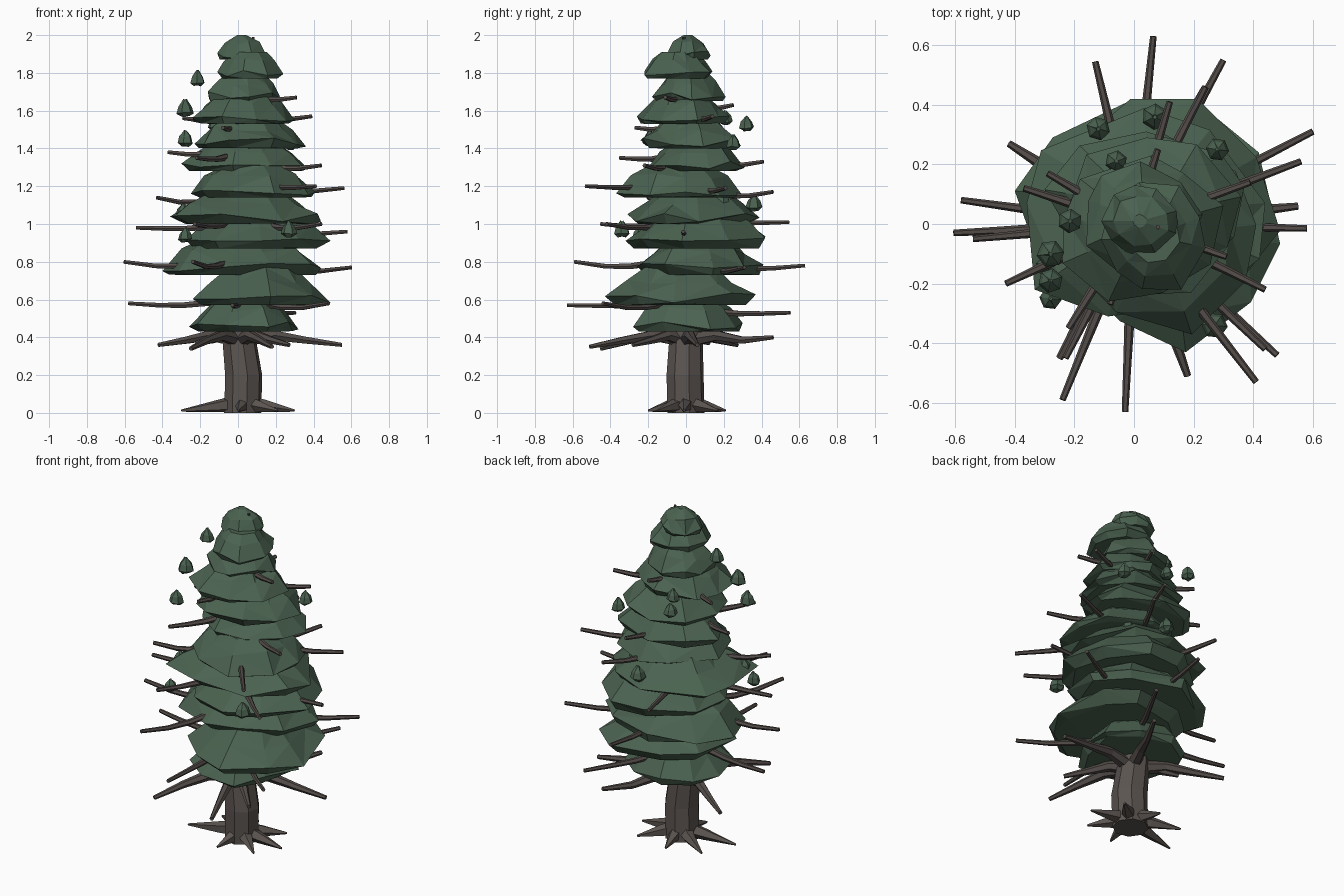
import bpy, bmesh, math, random
from mathutils import Vector

cube = bpy.data.objects.get("Cube")
if cube:
    bpy.data.objects.remove(cube)
random.seed(7)


def material(name, colour):
    m = bpy.data.materials.new(name)
    m.use_nodes = True
    m.diffuse_color = colour
    bsdf = next(n for n in m.node_tree.nodes if n.type == 'BSDF_PRINCIPLED')
    bsdf.inputs["Base Color"].default_value = colour
    bsdf.inputs["Roughness"].default_value = 0.9
    return m


needle_green = material("needle green", (0.070, 0.123, 0.081, 1))
bark_brown = material("bark brown", (0.105, 0.089, 0.080, 1))
branch_brown = material("branch brown", (0.090, 0.075, 0.069, 1))


def loft(name, rings, mat, triangulate=False):
    """Skin a list of equal rings of points and cap both ends."""
    bm = bmesh.new()
    loops = [[bm.verts.new(p) for p in ring] for ring in rings]
    n = len(loops[0])
    for a, b in zip(loops, loops[1:]):
        for i in range(n):
            j = (i + 1) % n
            bm.faces.new((a[i], a[j], b[j], b[i]))
    bm.faces.new(loops[0][::-1])
    bm.faces.new(loops[-1])
    bmesh.ops.recalc_face_normals(bm, faces=bm.faces)
    if triangulate:
        bmesh.ops.triangulate(bm, faces=bm.faces)
    mesh = bpy.data.meshes.new(name)
    bm.to_mesh(mesh)
    bm.free()
    mesh.materials.append(mat)
    ob = bpy.data.objects.new(name, mesh)
    bpy.context.collection.objects.link(ob)
    return ob


def tube(name, path, radii, sides, mat):
    """Tapered polygonal tube along a path."""
    path = [Vector(p) for p in path]
    rings = []
    for i, (p, r) in enumerate(zip(path, radii)):
        d = path[min(i + 1, len(path) - 1)] - path[max(i - 1, 0)]
        u = d.cross(Vector((0, 0, 1)))
        u = u.normalized() if u.length > 0.01 else Vector((1, 0, 0))
        v = d.normalized().cross(u)
        angles = [math.tau * k / sides for k in range(sides)]
        rings.append([p + r * (math.cos(a) * u + math.sin(a) * v) for a in angles])
    return loft(name, rings, mat)


def fit(values, low, high):
    a, b = min(values), max(values)
    return [low + (v - a) / (b - a) * (high - low) for v in values]


def tier(name, z0, z1, x0, x1, y0, y1, heading, tip):
    """One jagged skirt of needles; its longest point lies at the heading."""
    n = 9
    angles = [math.radians(heading)]
    reach = [1.08]
    for k in range(1, n):
        angles.append(angles[0] + math.tau * (k + random.uniform(-.2, .2)) / n)
        reach.append(random.uniform(0.9, 1.04))
    xs = fit([r * math.cos(a) for r, a in zip(reach, angles)], x0, x1)
    ys = fit([r * math.sin(a) for r, a in zip(reach, angles)], y0, y1)
    cx, cy, h = (x0 + x1) / 2, (y0 + y1) / 2, z1 - z0
    rings = []
    for scale, level, wobble in ((.87, 0, .02), (1, .2, .15), (.74, .66, .1), (tip, 1, 0)):
        ring = []
        for x, y in zip(xs, ys):
            s = scale * (1 if scale == 1 else random.uniform(.92, 1.08))
            z = z0 + h * max(0, level + random.uniform(-wobble, wobble))
            ring.append((cx + (x - cx) * s, cy + (y - cy) * s, z))
        rings.append(ring)
    loft(name, rings, needle_green, True)


# Foliage tiers: bottom, top, x range, y range, heading of the longest point
tiers = [
    (.43, .61, -.26, .32, -.28, .30, 20), (.57, .77, -.24, .49, -.43, .37, 275),
    (.73, .92, -.40, .44, -.26, .41, 173), (.87, 1.07, -.28, .49, -.32, .42, 348),
    (1.0, 1.18, -.36, .44, -.31, .39, 217), (1.14, 1.31, -.25, .41, -.37, .30, 285),
    (1.28, 1.44, -.30, .37, -.19, .31, 170), (1.40, 1.56, -.23, .36, -.24, .29, 15),
    (1.53, 1.69, -.24, .30, -.26, .23, 250), (1.65, 1.8, -.16, .23, -.18, .21, 5),
    (1.77, 1.91, -.11, .24, -.22, .14, 300), (1.87, 2.0, -.11, .15, -.11, .13, 340)]
for i, t in enumerate(tiers):
    tier(f"foliage_tier_{i + 1}", *t, .18 if i == len(tiers) - 1 else .48)

# Slightly bent trunk running up into the crown
trunk = []
for z, cx, cy, r in ((0, .025, 0, .1), (.2, .03, -.005, .1),
                     (.4, .005, 0, .09), (1.2, .02, 0, .06), (1.85, .03, 0, .02)):
    trunk.append([(cx + r * math.cos(math.tau * k / 8 + .2),
                   cy + r * math.sin(math.tau * k / 8 + .2), z) for k in range(8)])
loft("trunk", trunk, bark_brown)

# Pointed roots spread over the ground
roots = [(.30, -.01), (.21, .17), (-.01, .21), (-.21, .15),
         (-.30, -.05), (.0, -.20), (.21, -.15)]
for i, (x, y) in enumerate(roots):
    tube(f"root_{i + 1}", [(.02 + x * .1, y * .1, .05), (.02 + x * .42, y * .45, .036), (x, y, .012)],
         (.045, .034, .006), 5, bark_brown)

# Heavy bare limbs below the crown
limbs = [(.55, .06, .36), (.24, .46, .40), (-.42, .27, .36),
         (-.25, -.45, .34), (.18, -.51, .35), (.27, -.28, .36), (-.22, .12, .37)]
for i, (x, y, z) in enumerate(limbs):
    tube(f"limb_{i + 1}", [(.01 + x * .08, y * .08, .39), (x * .35, y * .35, .41),
                           (x * .65, y * .65, .385), (x, y, z)],
         (.04, .03, .021, .012), 6, branch_brown)

# Thin branches poking out of the foliage
branches = [
    (.065, .63, .78), (-.13, .545, 1.01), (.30, .55, .53), (.24, .46, 1.17),
    (.60, .31, .77), (.56, .21, 1.19), (.58, -.015, .96), (.44, -.22, 1.31),
    (.48, -.44, .58), (.44, -.42, 1.0), (.41, -.53, 1.20), (-.03, -.63, .57),
    (-.24, -.59, .80), (-.23, -.45, 1.0), (-.22, -.35, 1.35), (-.43, -.20, 1.14),
    (-.54, -.05, .98), (-.605, -.03, .80), (-.58, .08, .58), (-.37, .12, 1.38),
    (-.29, .17, 1.56), (.12, .41, 1.33), (.08, .25, 1.63), (.31, -.11, 1.67),
    (.39, .14, 1.57), (-.08, -.27, 1.51)]
for i, (x, y, z) in enumerate(branches):
    sag = random.uniform(-.025, .0)
    tube(f"branch_{i + 1}", [(.02, 0, z + .02), (x * .5, y * .5, z + sag),
                             (x * .72, y * .72, z + sag), (x, y, z)],
         (.022, .017, .014, .011), 6, branch_brown)
tube("top_twig", [(.05, 0, 1.9), (.08, -.01, 1.95), (.08, -.01, 1.99)],
     (.012, .01, .008), 5, branch_brown)

# Small teardrop needle tufts hanging around the crown
tufts = [(-.215, .01, 1.77), (-.28, -.10, 1.61), (-.28, -.19, 1.45), (-.12, .32, 1.53),
         (-.06, .21, 1.56), (.28, .25, 1.43), (.07, .36, 1.11), (.27, -.34, .97),
         (-.28, -.25, .94), (-.29, -.14, 1.06), (.20, .19, 1.13), (.38, .13, .77)]
for i, (x, y, z) in enumerate(tufts):
    s = random.uniform(.85, 1.1)
    turn = random.uniform(0, 1)
    rings = [[(x + r * s * math.cos(math.tau * k / 6 + turn),
               y + r * s * math.sin(math.tau * k / 6 + turn),
               z + dz * s + random.uniform(-.005, .005)) for k in range(6)]
             for r, dz in ((.022, -.038), (.043, -.022), (.033, .013), (.008, .045))]
    loft(f"needle_tuft_{i + 1}", rings, needle_green, True)
